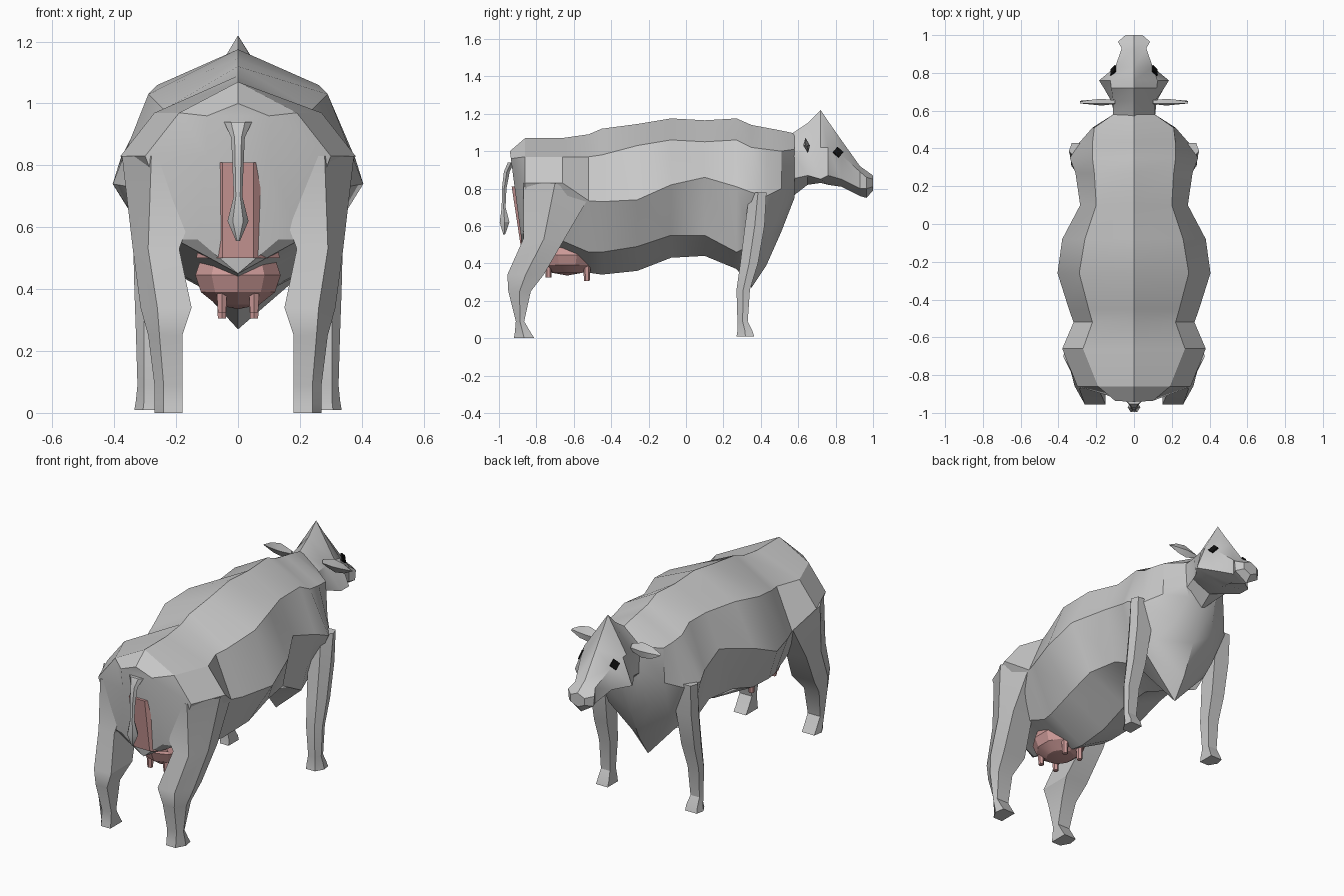
import bpy, bmesh, math
from mathutils import Vector

if "Cube" in bpy.data.objects:
    bpy.data.objects.remove(bpy.data.objects["Cube"])


def material(name, rgb):
    m = bpy.data.materials.new(name)
    m.diffuse_color = (*rgb, 1)
    m.use_nodes = True
    m.node_tree.nodes["Principled BSDF"].inputs["Base Color"].default_value = m.diffuse_color
    return m


GREY = material("hide_grey", (0.58, 0.58, 0.58))
PINK = material("udder_pink", (0.62, 0.33, 0.32))
BLACK = material("eye_black", (0.005, 0.005, 0.005))


def finish(name, bm, mat, angle=30):
    bmesh.ops.recalc_face_normals(bm, faces=bm.faces)
    me = bpy.data.meshes.new(name)
    bm.to_mesh(me)
    bm.free()
    me.materials.append(mat)
    ob = bpy.data.objects.new(name, me)
    bpy.context.collection.objects.link(ob)
    bpy.ops.object.select_all(action='DESELECT')
    ob.select_set(True)
    bpy.context.view_layer.objects.active = ob
    bpy.ops.object.shade_smooth_by_angle(angle=math.radians(angle))
    return ob


def loft(name, rings, mat, angle=30):
    """Skin a list of closed rings and cap both ends."""
    bm = bmesh.new()
    vs = [[bm.verts.new(p) for p in r] for r in rings]
    n = len(vs[0])
    for a, b in zip(vs, vs[1:]):
        for i in range(n):
            j = (i + 1) % n
            bm.faces.new((a[i], a[j], b[j], b[i]))
    bm.faces.new(vs[0])
    bm.faces.new(vs[-1])
    return finish(name, bm, mat, angle)


def half_ring(y, top, sides, bottom, lean=0):
    """Mirrored cross-section; lean pushes the upper part backwards."""
    pts = [(0, top)] + sides + [(0, bottom)] + [(-x, z) for x, z in reversed(sides)]
    return [(x, y - lean * (z - bottom), z) for x, z in pts]


def mirror(ring, s):
    return [(s * x, y, z) for x, y, z in ring]


# Body: y, spine height, back crease, flank, belly edge, keel
body = [
    (-0.86, 1.07, (.19, .97), (.30, .83), (.20, .56), .45),
    (-0.66, 1.07, (.27, .97), (.38, .83), (.20, .52), .42),
    (-0.52, 1.09, (.22, .97), (.32, .735), (.21, .46), .35),
    (-0.45, 1.12, (.24, .98), (.345, .73), (.22, .46), .34),
    (-0.26, 1.145, (.29, 1.03), (.405, .74), (.25, .49), .36),
    (-0.08, 1.175, (.26, 1.06), (.38, .82), (.25, .55), .43),
    (0.10, 1.165, (.20, 1.05), (.285, .86), (.22, .55), .44),
    (0.27, 1.175, (.21, 1.06), (.31, .81), (.22, .46), .37),
    (0.35, 1.14, (.22, 1.02), (.34, .78), (.21, .50), .27),
    (0.43, 1.125, (.22, 1.01), (.29, .76), (.20, .55), .39),
    (0.51, 1.11, (.21, 1.00), (.22, .80), (.13, .66), .57),
    (0.58, 1.095, (.11, 1.01), (.11, .87), (.09, .80), .75),
]
rump = half_ring(-0.87, 1.0, [(.10, .96), (.10, .83), (.13, .56)], .45, .13)
loft("body", [rump] + [half_ring(y, t, [a, b, c], k) for y, t, a, b, c, k in body], GREY)

# Head: y, top, brow, jaw, chin
head = [
    (0.56, 1.09, (.11, 1.00), (.10, .85), .75),
    (0.65, 1.15, (.11, 1.01), (.12, .87), .82),
    (0.72, 1.22, (.12, 1.02), (.16, .85), .83),
    (0.76, 1.16, (.125, 1.02), (.185, .87), .82),
    (0.83, 1.06, (.10, .98), (.10, .85), .81),
    (0.93, .92, (.065, .89), (.065, .80), .76),
    (0.965, .895, (.085, .86), (.08, .80), .75),
    (1.0, .87, (.045, .85), (.045, .81), .79),
]
loft("head", [half_ring(y, t, [a, b], k) for y, t, a, b, k in head], GREY)


def leg_ring(z, xi, xo, yb, yf):
    w = (xo - xi) * .33
    return [(xi, yb, z), (xo - w, yb, z), (xo, (yb + yf) / 2, z),
            (xo - w / 3, yf, z), (xi, yf, z)]


# Legs: z, inner x, outer x, back y, front y
hind = [(0, .18, .27, -.92, -.81), (.03, .18, .27, -.915, -.83),
        (.09, .18, .27, -.91, -.865), (.25, .18, .29, -.95, -.83),
        (.34, .15, .315, -.955, -.76), (.53, .19, .34, -.87, -.65)]
fore = [(.01, .25, .335, .27, .365), (.04, .25, .33, .275, .355),
        (.09, .26, .325, .275, .33), (.26, .25, .33, .27, .342),
        (.40, .24, .335, .29, .385), (.60, .23, .34, .315, .42),
        (.78, .20, .345, .34, .43)]
for side, s in (("right", 1), ("left", -1)):
    thigh = [(.08, -.89, .83), (.28, -.87, .83), (.375, -.70, .83),
             (.32, -.53, .735), (.10, -.55, .75)]
    loft(side + "_hind_leg", [mirror(r, s) for r in [leg_ring(*p) for p in hind] + [thigh]], GREY)
    loft(side + "_front_leg", [mirror(leg_ring(*p), s) for p in fore], GREY)

    # Ear: flat leaf reaching sideways
    ear = [(.10, .010, .018), (.17, .018, .042), (.23, .012, .032), (.285, .002, .004)]
    loft(side + "_ear", [[(s * x, .645 - hy, 1.03), (s * x, .638, 1.03 + hz),
                          (s * x, .645 + hy, 1.03), (s * x, .652, 1.03 - hz)]
                         for x, hy, hz in ear], GREY)

    # Eye: thin diamond plate on the brow
    bm = bmesh.new()
    bmesh.ops.create_cone(bm, cap_ends=True, segments=4, radius1=.03, radius2=.03, depth=.009)
    eye = finish(side + "_eye", bm, BLACK)
    eye.rotation_euler = Vector((s * .85, .38, .38)).to_track_quat('Z', 'Y').to_euler()
    eye.location = (s * .110, .813, .994)

# Tail: z, centre y, half width, half depth
tail = [(.94, -.935, .045, .02), (.89, -.958, .022, .018), (.80, -.972, .018, .014),
        (.70, -.975, .014, .012), (.62, -.97, .034, .03), (.555, -.972, .006, .006)]
loft("tail", [[(rx * math.cos(a), y + ry * math.sin(a), z)
               for a in [i * math.pi / 3 for i in range(6)]]
              for z, y, rx, ry in tail], GREY)

# Udder bag
bm = bmesh.new()
bmesh.ops.create_uvsphere(bm, u_segments=10, v_segments=6, radius=1)
for v in bm.verts:
    v.co = (v.co.x * .145, -.635 + v.co.y * .165, .445 + v.co.z * .11)
finish("udder", bm, PINK, 20)

# Rear udder panel, raised in the middle
loft("rear_udder", [[(-a, y + .05, z), (-b, y, z), (b, y, z), (a, y + .05, z)]
                    for z, a, b, y in ((.81, .075, .05, -.932), (.50, .135, .05, -.885))], PINK)

# Teats
for y, z in ((-.735, .365), (-.53, .345)):
    for s in (1, -1):
        bm = bmesh.new()
        bmesh.ops.create_cone(bm, cap_ends=True, segments=6, radius1=.015, radius2=.02, depth=.08)
        teat = finish("teat", bm, PINK)
        teat.location = (s * .052, y, z)
